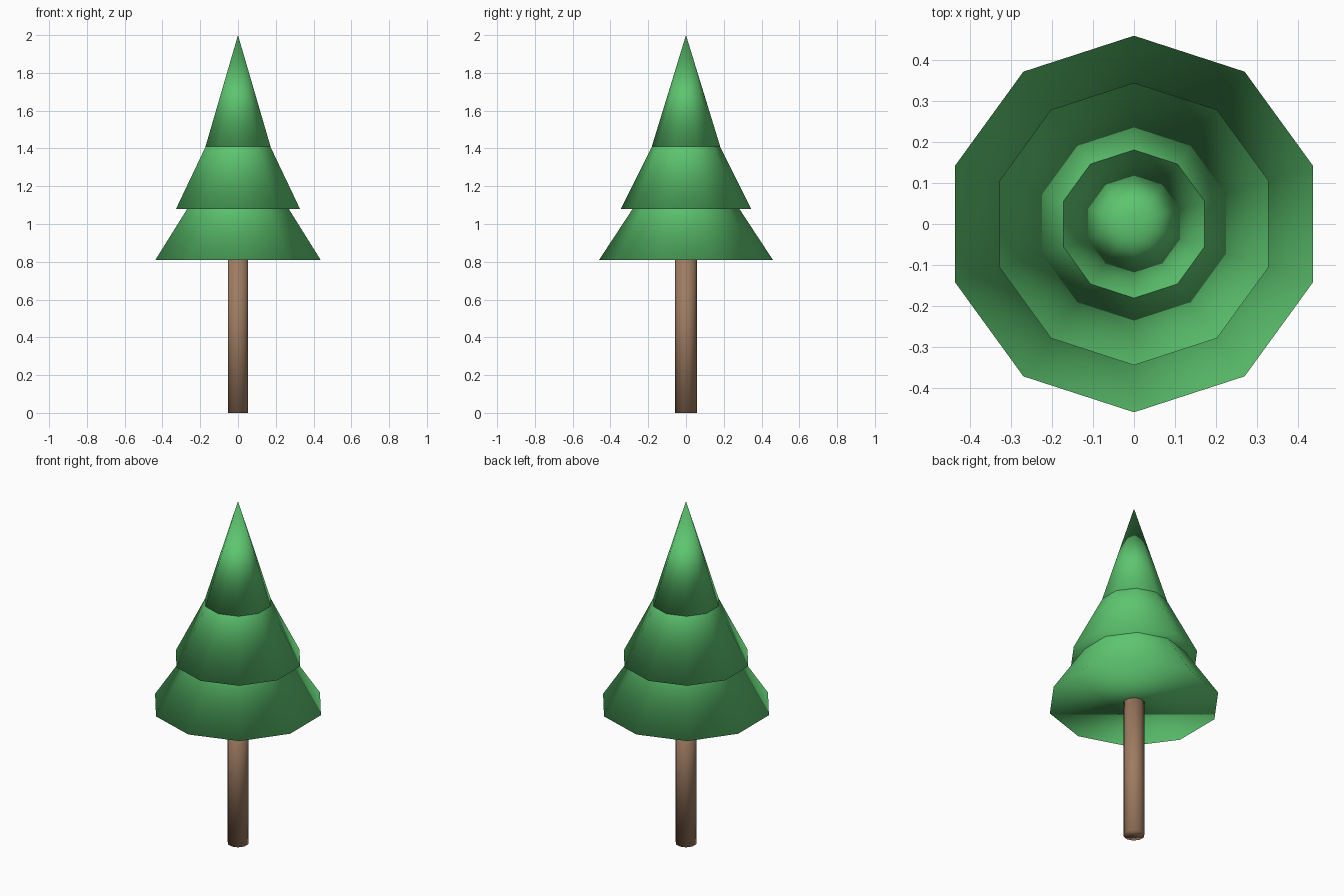
import bpy

# Remove the default object
cube = bpy.data.objects.get("Cube")
if cube:
    bpy.data.objects.remove(cube, do_unlink=True)

SIDES = 10


def make_material(name, rgb):
    mat = bpy.data.materials.new(name)
    mat.use_nodes = True
    color = (*rgb, 1.0)
    mat.diffuse_color = color
    mat.node_tree.nodes["Principled BSDF"].inputs["Base Color"].default_value = color
    return mat


def make_part(name, radius, bottom, top, mat, top_radius=0.0):
    """Ten-sided cone or cylinder standing between two heights."""
    bpy.ops.mesh.primitive_cone_add(
        vertices=SIDES, radius1=radius, radius2=top_radius,
        depth=top - bottom, location=(0, 0, (bottom + top) / 2))
    part = bpy.context.object
    part.name = name
    part.data.materials.append(mat)
    # Soft shading runs over the rims as well
    bpy.ops.object.shade_smooth()
    return part


leaf_green = make_material("leaf green", (0.11, 0.56, 0.16))
bark_brown = make_material("bark brown", (0.34, 0.20, 0.12))

# Trunk
make_part("trunk", 0.057, 0.0, 0.85, bark_brown, top_radius=0.057)

# Foliage tiers, each cone's tip hidden in the one above
make_part("lower_foliage", 0.46, 0.81, 1.51, leaf_green)
make_part("middle_foliage", 0.345, 1.08, 1.77, leaf_green)
make_part("top_foliage", 0.181, 1.41, 2.0, leaf_green)
